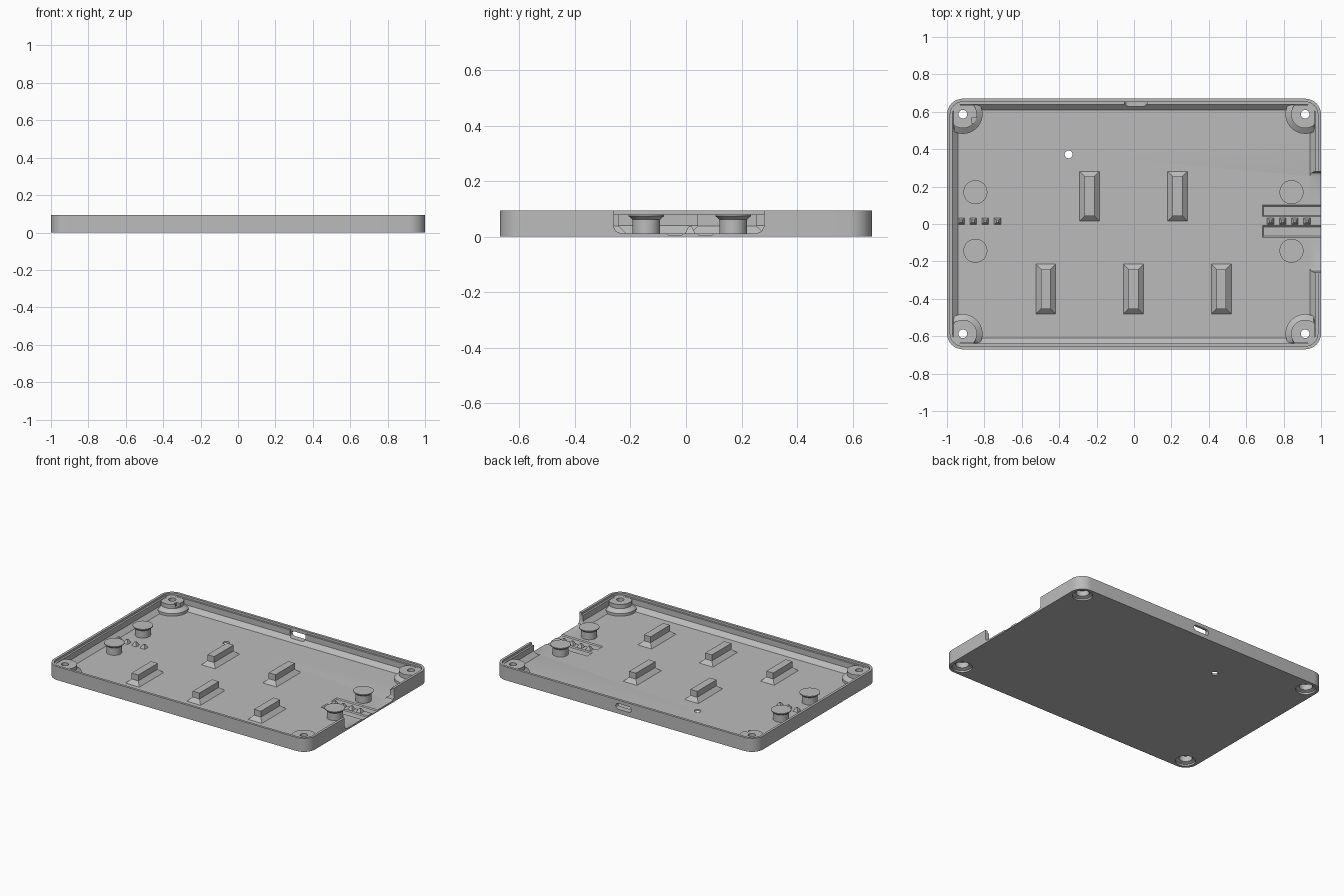
import bpy, bmesh
from math import cos, sin, pi, radians

cube = bpy.data.objects.get("Cube")
if cube:
    bpy.data.objects.remove(cube)

W, D, H = 1.0, 0.67, 0.094
FLOOR, LEDGE = 0.012, 0.079
BOSS_X, BOSS_Y = 0.915, 0.587

grey = bpy.data.materials.new("plain grey")
grey.use_nodes = True
colour = (0.5, 0.5, 0.5, 1)
grey.diffuse_color = colour
grey.node_tree.nodes["Principled BSDF"].inputs["Base Color"].default_value = colour


# Outline helpers: each returns one closed loop of points
def circle(x, y, r, z, n=40):
    return [(x + r * cos(2 * pi * i / n), y + r * sin(2 * pi * i / n), z) for i in range(n)]


def rect(x, y, hx, hy, z):
    return [(x + sx * hx, y + sy * hy, z) for sx, sy in ((1, 1), (-1, 1), (-1, -1), (1, -1))]


def rounded(inset, z, radius=0.085, n=8):
    r = max(radius - inset, 0.02)
    pts = []
    for k, (sx, sy) in enumerate(((1, 1), (-1, 1), (-1, -1), (1, -1))):
        for i in range(n + 1):
            a = (k + i / n) * pi / 2
            pts.append((sx * (W - inset - r) + r * cos(a), sy * (D - inset - r) + r * sin(a), z))
    return pts


# Skin a stack of loops and cap both ends
def loft(name, loops):
    bm = bmesh.new()
    rings = [[bm.verts.new(p) for p in loop] for loop in loops]
    n = len(rings[0])
    for a, b in zip(rings, rings[1:]):
        for i in range(n):
            j = (i + 1) % n
            bm.faces.new((a[i], a[j], b[j], b[i]))
    bm.faces.new(rings[0][::-1])
    bm.faces.new(rings[-1])
    bmesh.ops.recalc_face_normals(bm, faces=bm.faces)
    mesh = bpy.data.meshes.new(name)
    bm.to_mesh(mesh)
    bm.free()
    mesh.materials.append(grey)
    obj = bpy.data.objects.new(name, mesh)
    bpy.context.collection.objects.link(obj)
    return obj


def box(name, x0, x1, y0, y1, z0, z1):
    x, y, hx, hy = (x0 + x1) / 2, (y0 + y1) / 2, (x1 - x0) / 2, (y1 - y0) / 2
    return loft(name, [rect(x, y, hx, hy, z0), rect(x, y, hx, hy, z1)])


def combine(target, tool, operation):
    tool.hide_render = True
    mod = target.modifiers.new("combine", "BOOLEAN")
    mod.operation, mod.object, mod.solver = operation, tool, "EXACT"
    bpy.context.view_layer.objects.active = target
    bpy.ops.object.modifier_apply(modifier=mod.name)
    bpy.data.objects.remove(tool)


def smooth(obj):
    bpy.ops.object.select_all(action="DESELECT")
    obj.select_set(True)
    bpy.context.view_layer.objects.active = obj
    bpy.ops.object.shade_smooth_by_angle(angle=radians(30))


# Tray: outer wall, stepped lip, ledge, inner wall, sloped foot, floor
tray = loft("tray", [rounded(i, z) for i, z in (
    (0, 0), (0, H), (0.017, H), (0.017, LEDGE), (0.03, LEDGE), (0.03, 0.04), (0.06, FLOOR))])

# Corner screw bosses, held inside the wall
for sx in (-1, 1):
    for sy in (-1, 1):
        loops = []
        for r, z in ((0.105, 0.006), (0.105, 0.03), (0.075, 0.05), (0.075, LEDGE)):
            loops.append([(sx * (BOSS_X + min(x, 0.05)), sy * (BOSS_Y + min(y, 0.05)), z)
                          for x, y, _ in circle(0, 0, r, z)])
        combine(tray, loft("boss", loops), "UNION")

# Screw holes with countersinks underneath
for sx in (-1, 1):
    for sy in (-1, 1):
        x, y = sx * BOSS_X, sy * BOSS_Y
        combine(tray, loft("screw_cutter", [circle(x, y, r, z) for r, z in (
            (0.064, -0.01), (0.064, 0.012), (0.042, 0.02), (0.042, 0.058),
            (0.023, 0.058), (0.023, 0.2))]), "DIFFERENCE")

# Opening in the left wall, with softened lower corners
profile = [(0.28, 0.2), (-0.26, 0.2), (-0.26, 0.035), (-0.252, 0.019), (-0.235, FLOOR),
           (0.255, FLOOR), (0.272, 0.019), (0.28, 0.035)]
combine(tray, loft("opening_cutter", [[(x, y, z) for y, z in profile] for x in (0.935, 1.1)]),
        "DIFFERENCE")

# Pill-shaped port through the back wall, with its pocket in the ledge
pill = [(0.01 + s * 0.04 + 0.02 * cos(a), 0.05 + 0.02 * sin(a))
        for s, start in ((1, -pi / 2), (-1, pi / 2))
        for a in [start + pi * i / 8 for i in range(9)]]
combine(tray, loft("port_cutter", [[(x, y, z) for x, z in pill] for y in (0.58, 0.75)]), "DIFFERENCE")
combine(tray, box("pocket_cutter", -0.05, 0.07, 0.6, 0.653, 0.045, 0.2), "DIFFERENCE")

# Small floor hole, boss nick and two shallow grooves
combine(tray, loft("pin_cutter", [circle(-0.35, 0.372, 0.021, z, 24) for z in (-0.1, 0.1)]), "DIFFERENCE")
combine(tray, box("nick_cutter", -0.87, -0.835, 0.54, 0.567, 0.055, 0.2), "DIFFERENCE")
for y in (-0.04, 0.07):
    combine(tray, loft("groove_cutter", [rect(0.9, y, 0.207, 0.024, 0.006),
                                         rect(0.9, y, 0.215, 0.032, FLOOR + 0.001)]), "DIFFERENCE")
smooth(tray)

# Raised blocks on flared feet
for i, (x, y) in enumerate(((-0.238, 0.148), (0.232, 0.148),
                            (-0.472, -0.348), (-0.003, -0.348), (0.467, -0.348))):
    loft(f"block_{i + 1}", [rect(x, y, hx, hy, z) for hx, hy, z in (
        (0.053, 0.133, 0.01), (0.053, 0.133, FLOOR), (0.026, 0.106, 0.038), (0.026, 0.106, LEDGE))])

# Capped posts
for side, x in (("right", -0.848), ("left", 0.842)):
    for end, y in (("front", -0.143), ("back", 0.17)):
        smooth(loft(f"{side}_{end}_post", [circle(x, y, r, z) for r, z in (
            (0.05, 0.01), (0.05, 0.062), (0.064, 0.074), (0.064, LEDGE))]))

# Rows of small tapered teeth at each end
for side, start in (("right", -0.925), ("left", 0.73)):
    for i in range(4):
        x = start + i * 0.065
        loft(f"{side}_tooth_{i + 1}", [rect(x, 0.015, h, h, z) for h, z in (
            (0.018, 0.01), (0.018, FLOOR), (0.006, 0.036))])
